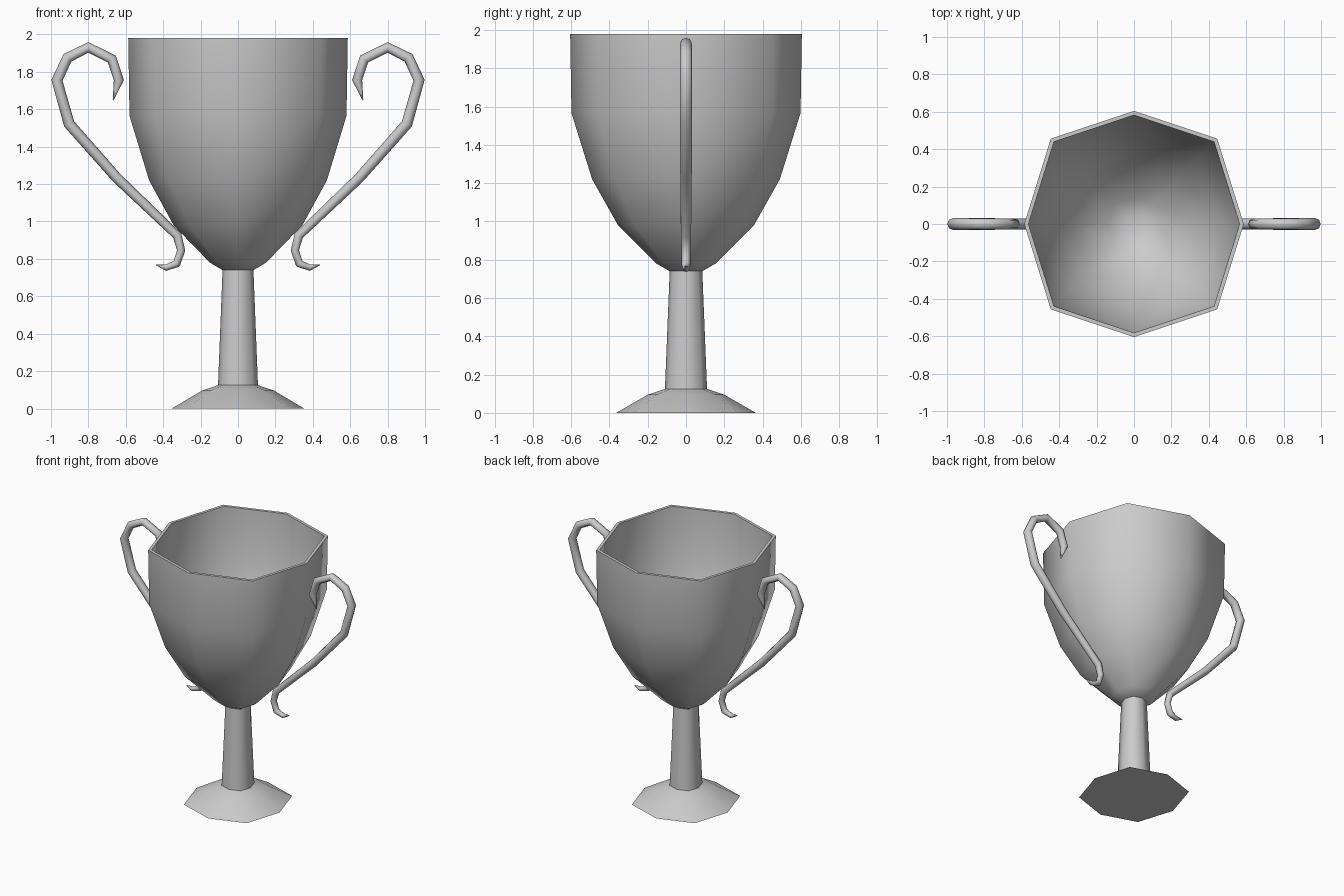
import bpy
import bmesh
import math
from mathutils import Vector

if "Cube" in bpy.data.objects:
    bpy.data.objects.remove(bpy.data.objects["Cube"])


def skin(name, rings, angle):
    """Bridge a list of equal-length point rings and close both ends."""
    bm = bmesh.new()
    vr = [[bm.verts.new(p) for p in ring] for ring in rings]
    n = len(vr[0])
    for a, b in zip(vr, vr[1:]):
        for i in range(n):
            j = (i + 1) % n
            bm.faces.new((a[i], a[j], b[j], b[i]))
    bm.faces.new(vr[0])
    bm.faces.new(vr[-1])
    bmesh.ops.recalc_face_normals(bm, faces=bm.faces)
    me = bpy.data.meshes.new(name)
    bm.to_mesh(me)
    bm.free()
    ob = bpy.data.objects.new(name, me)
    bpy.context.collection.objects.link(ob)
    bpy.ops.object.select_all(action='DESELECT')
    ob.select_set(True)
    bpy.context.view_layer.objects.active = ob
    bpy.ops.object.shade_smooth_by_angle(angle=math.radians(angle))
    return ob


# Slightly uneven octagon shared by the whole body
X, D, Y = 0.97, (0.735, 0.755), 1.0
OCT = [(X, 0), D, (0, Y), (-D[0], D[1]), (-X, 0), (-D[0], -D[1]), (0, -Y), (D[0], -D[1])]


def lathe(name, profile, angle):
    return skin(name, [[(x * r, y * r, z) for x, y in OCT] for r, z in profile], angle)


# Bowl: outer wall up to the rim, then inner wall down
lathe("bowl", [(0.085, 0.74), (0.155, 0.78), (0.355, 0.98), (0.49, 1.22),
               (0.598, 1.565), (0.605, 1.98),
               (0.582, 1.98), (0.575, 1.57), (0.468, 1.235), (0.335, 1.0),
               (0.14, 0.805), (0.05, 0.78)], 60)

# Foot and stem
lathe("foot_and_stem", [(0.365, 0), (0.2, 0.095), (0.11, 0.125), (0.085, 0.745)], 60)

# Scroll handles: centreline (x, z, radius) with pointed ends
PATH = [(0.668, 1.648, 0.002), (0.637, 1.755, 0.027), (0.674, 1.868, 0.028),
        (0.80, 1.931, 0.028), (0.912, 1.875, 0.029), (0.968, 1.755, 0.03),
        (0.903, 1.522, 0.03), (0.65, 1.235, 0.028), (0.325, 0.925, 0.025),
        (0.304, 0.845, 0.022), (0.328, 0.774, 0.022), (0.385, 0.753, 0.017),
        (0.438, 0.768, 0.002)]


def handle(name, side):
    pts = [Vector((side * x, 0, z)) for x, z, r in PATH]
    rings = []
    for i, p in enumerate(pts):
        a = (p - pts[max(i - 1, 0)]).normalized()
        b = (pts[min(i + 1, len(pts) - 1)] - p).normalized()
        t = (a + b).normalized()
        across = Vector((t.z, 0, -t.x))
        r = PATH[i][2]
        rings.append([p + across * r * math.cos(k * math.tau / 8)
                      + Vector((0, 1.07 * r * math.sin(k * math.tau / 8), 0))
                      for k in range(8)])
    return skin(name, rings, 60)


handle("handle_right", 1)
handle("handle_left", -1)
